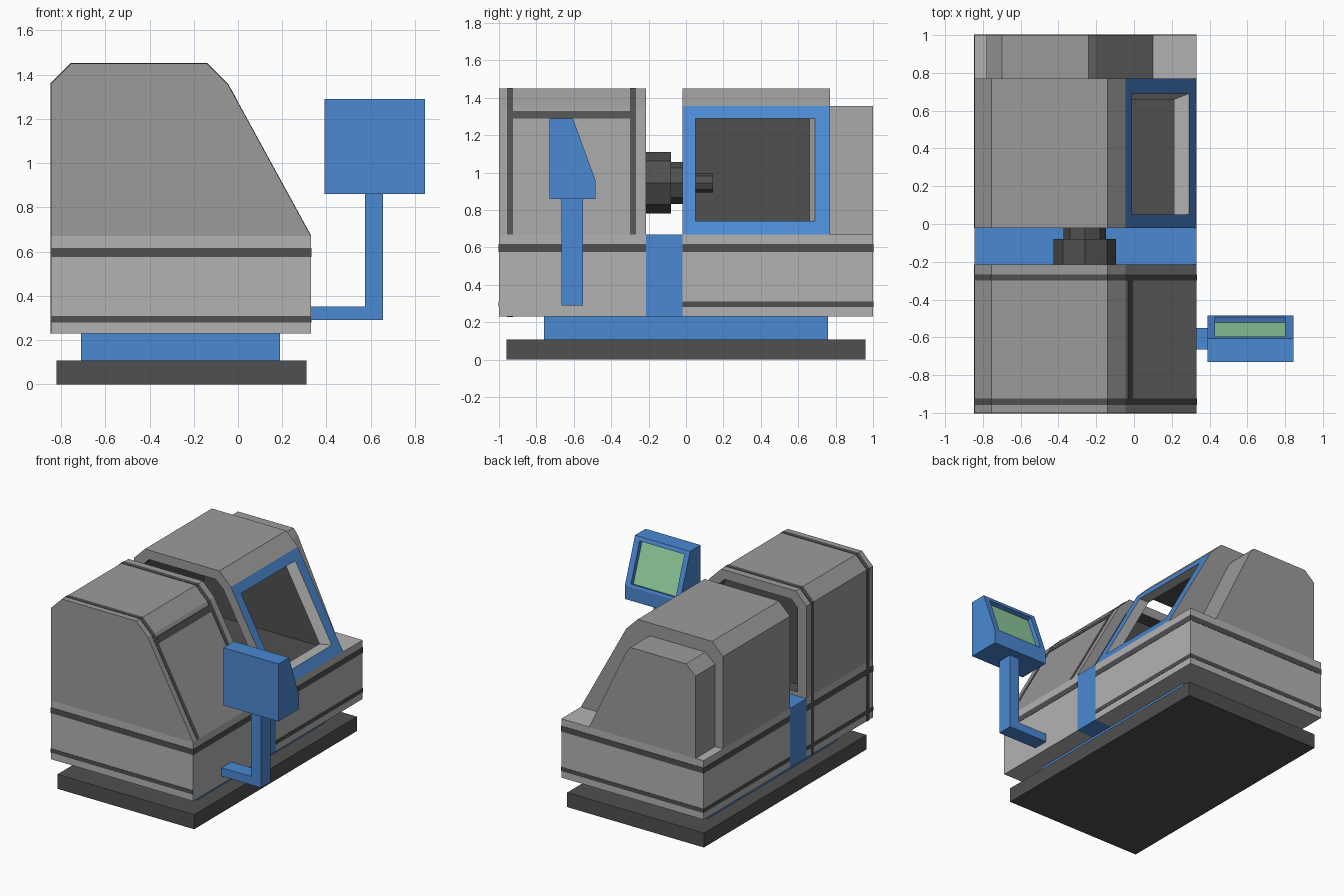
import bpy, bmesh, math
from mathutils import Vector

if "Cube" in bpy.data.objects:
    bpy.data.objects.remove(bpy.data.objects["Cube"])

# Shared palette: every mesh carries all slots, faces pick by index
PALETTE = [("light_grey", (0.45, 0.45, 0.45, 1)), ("mid_grey", (0.33, 0.33, 0.33, 1)),
           ("dark_grey", (0.08, 0.08, 0.08, 1)), ("blue", (0.07, 0.25, 0.65, 1)),
           ("screen_green", (0.28, 0.62, 0.34, 1))]
LIGHT, MID, DARK, BLUE, GREEN = range(5)
MATS = []
for mat_name, colour in PALETTE:
    m = bpy.data.materials.new(mat_name)
    m.diffuse_color = colour
    m.use_nodes = True
    m.node_tree.nodes["Principled BSDF"].inputs["Base Color"].default_value = m.diffuse_color
    MATS.append(m)


def finish(name, bm):
    bmesh.ops.recalc_face_normals(bm, faces=bm.faces[:])
    me = bpy.data.meshes.new(name)
    bm.to_mesh(me)
    bm.free()
    for m in MATS:
        me.materials.append(m)
    ob = bpy.data.objects.new(name, me)
    bpy.context.collection.objects.link(ob)
    return ob


def loft(name, rings, mat, side_mats=None):
    """Closed solid between two equal rings; side_mats overrides single sides."""
    bm = bmesh.new()
    a, b = [[bm.verts.new(p) for p in ring] for ring in rings]
    n = len(a)
    for cap in (a, b):
        bm.faces.new(cap).material_index = mat
    for i in range(n):
        j = (i + 1) % n
        f = bm.faces.new((a[i], a[j], b[j], b[i]))
        f.material_index = (side_mats or {}).get(i, mat)
    return finish(name, bm)


def prism(name, pts, lo, hi, mat, axis="y", side_mats=None):
    place = (lambda p, d: (p[0], d, p[1])) if axis == "y" else (lambda p, d: (d, p[0], p[1]))
    return loft(name, [[place(p, d) for p in pts] for d in (lo, hi)], mat, side_mats)


def box(name, x, y, z, mat):
    return prism(name, [(x[0], z[0]), (x[1], z[0]), (x[1], z[1]), (x[0], z[1])], *y, mat)


def cut(ob, cutter):
    cutter.hide_render = True
    mod = ob.modifiers.new("cut", "BOOLEAN")
    mod.operation, mod.solver, mod.object = "DIFFERENCE", "EXACT", cutter
    bpy.context.view_layer.objects.active = ob
    bpy.ops.object.modifier_apply(modifier=mod.name)
    bpy.data.objects.remove(cutter)


def slope_x(z):
    """x of the slanted operator side at height z."""
    return 0.33 - (z - 0.67) * 0.375 / 0.685


X = (-0.845, 0.33)
FRONT, GAP, BACK = (-1, -0.215), (-0.215, -0.02), (-0.02, 1)

# Foot plate, plinth and lower housings
box("foot_plate", (-0.82, 0.31), (-0.96, 0.96), (0, 0.108), DARK)
box("plinth", (-0.71, 0.19), (-0.76, 0.76), (0.105, 0.235), BLUE)
box("front_lower_housing", X, FRONT, (0.23, 0.67), LIGHT)
box("middle_bed", X, GAP, (0.23, 0.67), BLUE)
box("back_lower_housing", X, BACK, (0.23, 0.67), LIGHT)

# Upper housings: hollow towards the gap
outer = [(-0.845, 0.67), (0.33, 0.67), (-0.045, 1.355), (-0.14, 1.45), (-0.755, 1.45), (-0.845, 1.36)]
inner = [(-0.77, 0.70), (slope_x(0.70) - 0.08, 0.70), (slope_x(1.32) - 0.08, 1.32),
         (-0.17, 1.38), (-0.72, 1.38), (-0.77, 1.33)]
front_cover = prism("front_upper_housing", outer, *FRONT, MID)
cut(front_cover, prism("front_cavity", inner, -0.32, -0.1, DARK))
back_cover = prism("back_upper_housing", outer, -0.02, 0.77, MID, side_mats={1: BLUE})
cut(back_cover, prism("work_cavity", inner, -0.1, 0.70, DARK))

# Door window, tapering inwards at its far edge
rings = []
for dx, y1 in ((0.08, 0.72), (-0.10, 0.6525)):
    rings.append([(slope_x(z) + dx, y, z) for y, z in
                  ((0.05, 0.74), (y1, 0.74), (y1, 1.29), (0.05, 1.29))])
cut(back_cover, loft("window_cutter", rings, LIGHT))

# Rear cabinet
prism("rear_cabinet", [(-0.78, 0.67), (0.10, 0.67), (-0.205, 1.31), (-0.24, 1.355),
                       (-0.70, 1.355), (-0.78, 1.285)], 0.77, 1, MID)

# Dark trim bands round the lower housings
e = 0.002
for label, (y0, y1) in (("front", (-1 - e, -0.215)), ("back", (-0.02, 1 + e))):
    right = X[1] - e if label == "front" else X[1] + e
    box(label + "_upper_band", (X[0] - e, X[1] + e), (y0, y1), (0.575, 0.617), DARK)
    box(label + "_lower_band", (X[0] - e, right), (y0, y1), (0.28, 0.31), DARK)

# Trim ribs over the front housing
path = [(-0.845, 0.23), (-0.845, 1.36), (-0.755, 1.45), (-0.14, 1.45), (-0.045, 1.355), (0.33, 0.67)]


def scaled(pts, s):
    return [(-0.26 + (x + 0.26) * s, 0.8 + (z - 0.8) * s) for x, z in pts]


rib = scaled(path, 1.004) + scaled(path, 0.985)[::-1]
for label, y0, y1 in (("front_rib", -0.957, -0.925), ("back_rib", -0.30, -0.267)):
    prism(label, rib, y0, y1, DARK)
prism("cross_rib", [(slope_x(z) + dx, z) for z, dx in
                    ((1.29, -0.01), (1.29, 0.003), (1.33, 0.003), (1.33, -0.01))],
      -0.925, -0.30, DARK)

# Octagonal chuck and spindle
for label, r, y0, y1 in (("chuck", 0.165, -0.33, -0.08), ("chuck_nose", 0.112, -0.085, 0.0),
                         ("workpiece", 0.052, -0.02, 0.145)):
    ring = [(-0.26 + r * math.cos(k * math.pi / 4), 0.945 + r * math.sin(k * math.pi / 4))
            for k in range(8)]
    prism(label, ring, y0, y1, DARK)

# Control panel arm
ay = (-0.665, -0.55)
prism("panel_arm", [(0.33, 0.29), (0.655, 0.29), (0.655, 0.86), (0.575, 0.86),
                    (0.575, 0.352), (0.33, 0.352)], *ay, BLUE)

# Control panel with a recessed screen
panel = prism("control_panel", [(-0.73, 0.86), (-0.485, 0.86), (-0.485, 0.96),
                                (-0.605, 1.29), (-0.73, 1.29)], 0.39, 0.845, BLUE, axis="x")
top = Vector((-0.605, 1.29))
along = (Vector((-0.485, 0.96)) - top).normalized()
out = Vector((-along.y, along.x))
recess = [top + along * t + out * d for t, d in
          ((0.03, -0.032), (0.33, -0.032), (0.33, 0.05), (0.03, 0.05))]
cut(panel, prism("screen_recess", recess, 0.43, 0.80, BLUE, axis="x", side_mats={0: GREEN}))
